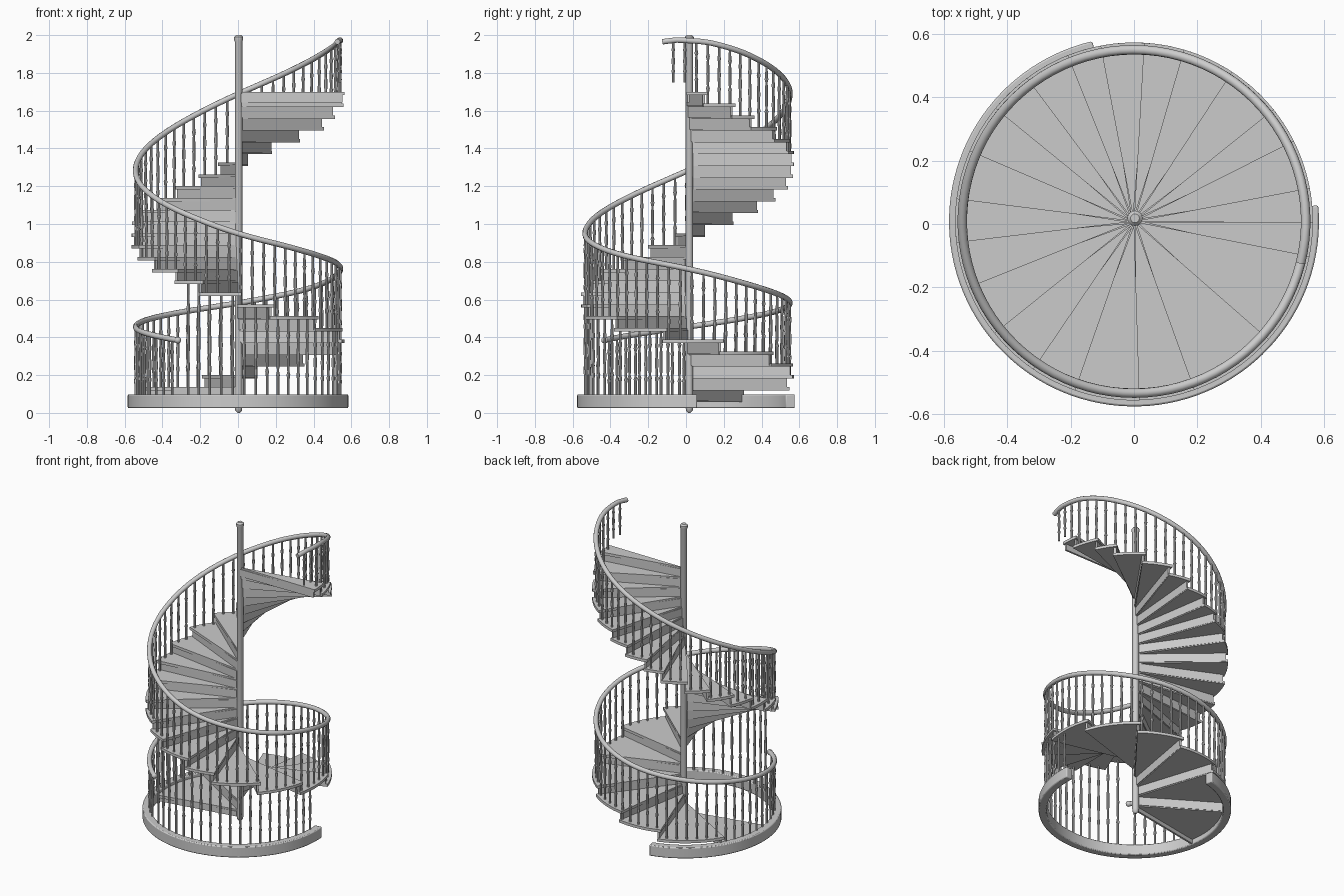
import bpy, bmesh
from math import radians, cos, sin

if "Cube" in bpy.data.objects:
    bpy.data.objects.remove(bpy.data.objects["Cube"])

CY = 0.008          # centre line of the stair in y
RISE = 0.0625       # height of one step
R_RAIL = 0.542
R_TREAD = 0.565

# handrail height against angle (degrees, descending counter-clockwise)
RAIL = [(-14, 1.965), (0, 1.982), (22, 1.945), (47, 1.86), (90, 1.69), (137, 1.475),
        (180, 1.28), (223, 1.11), (270, .945), (317, .84), (360, .765), (407, .655),
        (450, .58), (540, .455), (594, .385)]
# angles of the step edges, top step first
EDGES = [0, 9, 25, 37, 55, 72, 85, 99, 110, 125, 139, 155, 171, 185, 200, 217, 234,
         249, 270, 288, 317, 347, 378, 412, 440, 468, 508, 550]


def polar(r, deg, z):
    a = radians(deg)
    return (r * cos(a), CY + r * sin(a), z)


def lerp_rail(d):
    for (a, za), (b, zb) in zip(RAIL, RAIL[1:]):
        if d <= b:
            return za + (zb - za) * (d - a) / (b - a)
    return RAIL[-1][1]


def rail_z(d):
    w = max(0, min(14, d + 14, 594 - d))
    return sum(lerp_rail(d + w * k / 4) for k in range(-4, 5)) / 9


def step_top(k):
    return 1.70 - RISE * k


def tread_z(d):
    for k in range(len(EDGES) - 1):
        if d < EDGES[k + 1]:
            return step_top(k)
    return 0.10


def finish(name, bm, smooth=True):
    bmesh.ops.recalc_face_normals(bm, faces=bm.faces)
    me = bpy.data.meshes.new(name)
    bm.to_mesh(me)
    bm.free()
    ob = bpy.data.objects.new(name, me)
    bpy.context.collection.objects.link(ob)
    if smooth:
        bpy.ops.object.select_all(action='DESELECT')
        ob.select_set(True)
        bpy.context.view_layer.objects.active = ob
        bpy.ops.object.shade_smooth_by_angle(angle=radians(40))
    return ob


def loft(bm, rings):
    """Skin a list of closed vertex loops and cap both ends."""
    vs = [[bm.verts.new(p) for p in ring] for ring in rings]
    n = len(vs[0])
    for a, b in zip(vs, vs[1:]):
        for i in range(n):
            j = (i + 1) % n
            bm.faces.new((a[i], a[j], b[j], b[i]))
    bm.faces.new(vs[0])
    bm.faces.new(vs[-1])


def turned(bm, x, y, profile, sides):
    loft(bm, [[(x + r * cos(radians(360 * i / sides)), y + r * sin(radians(360 * i / sides)), z)
               for i in range(sides)] for r, z in profile])


def sector(bm, r0, r1, a0, a1, z0, z1, step=4):
    """Solid arc piece with a rectangular section."""
    n = max(1, round((a1 - a0) / step))
    loft(bm, [[polar(r0, d, z0), polar(r1, d, z0), polar(r1, d, z1), polar(r0, d, z1)]
              for d in (a0 + (a1 - a0) * i / n for i in range(n + 1))])


def riser(bm, deg, z0, z1, t=0.012):
    """Upright board running from the pole to the outer edge."""
    a = radians(deg)
    nx, ny = -sin(a) * t / 2, cos(a) * t / 2
    rings = []
    for r in (0.012, R_TREAD - 0.012):
        x, y, _ = polar(r, deg, 0)
        rings.append([(x - nx, y - ny, z0), (x + nx, y + ny, z0),
                      (x + nx, y + ny, z1), (x - nx, y - ny, z1)])
    loft(bm, rings)


# centre pole
bm = bmesh.new()
turned(bm, 0.003, CY + 0.01, [(.006, 0), (.018, .012), (.02, .03), (.02, 1.965), (.024, 1.975),
                              (.024, 1.99), (.014, 2.0)], 20)
finish("centre_pole", bm)

# treads with a small nosing over each riser
bm = bmesh.new()
for k in range(len(EDGES) - 1):
    z = step_top(k)
    sector(bm, 0.01, R_TREAD, EDGES[k] - 0.5, EDGES[k + 1] + 1.8, z - 0.018, z)
finish("treads", bm)

# risers, plus the closing board behind the top step
bm = bmesh.new()
riser(bm, 0.6, step_top(0) - 0.058, step_top(0) - 0.01)
for k in range(len(EDGES) - 1):
    z = step_top(k)
    riser(bm, EDGES[k + 1], max(0.03, z - RISE - 0.012), z - 0.01)
finish("risers", bm)

# base ring, open at the back right
bm = bmesh.new()
sector(bm, 0.535, 0.584, 103, 365, 0.025, 0.098, 3)
ring = finish("base_ring", bm)
bev = ring.modifiers.new("soft_edges", 'BEVEL')
bev.width = 0.006
bev.segments = 2

# handrail
cu = bpy.data.curves.new("handrail", 'CURVE')
cu.dimensions = '3D'
cu.bevel_depth = 0.015
cu.bevel_resolution = 3
cu.use_fill_caps = True
sp = cu.splines.new('POLY')
angles = range(-14, 595, 4)
sp.points.add(len(angles) - 1)
for p, d in zip(sp.points, angles):
    p.co = (*polar(R_RAIL, d, rail_z(d)), 1)
sp.use_smooth = True
bpy.context.collection.objects.link(bpy.data.objects.new("handrail", cu))

# rounded rail end at the foot of the stair
bm = bmesh.new()
bmesh.ops.create_uvsphere(bm, u_segments=14, v_segments=8, radius=0.018)
bmesh.ops.translate(bm, verts=bm.verts, vec=polar(R_RAIL, 594, rail_z(594)))
finish("handrail_end", bm)


def baluster(bm, deg, z0, z1):
    x, y, _ = polar(R_RAIL, deg, 0)
    shape = [(.007, 0), (.007, .22), (.010, .27), (.006, .31), (.009, .5), (.006, .72),
             (.010, .77), (.007, .82), (.006, 1)]
    turned(bm, x, y, [(r, z0 + (z1 - z0) * t) for r, t in shape], 8)


# balusters from the treads up to the handrail
bm = bmesh.new()
d = -8
while d < 592:
    bottom = 1.75 if d < 0 else tread_z(d) - 0.01
    baluster(bm, d, bottom, rail_z(d))
    d += 6.5
finish("stair_balusters", bm)

# tall balusters from the base ring up to the stair above
bm = bmesh.new()
d = 241
while d < 364:
    baluster(bm, d, 0.09, tread_z(d) - 0.01)
    d += 6.5
finish("base_balusters", bm)
